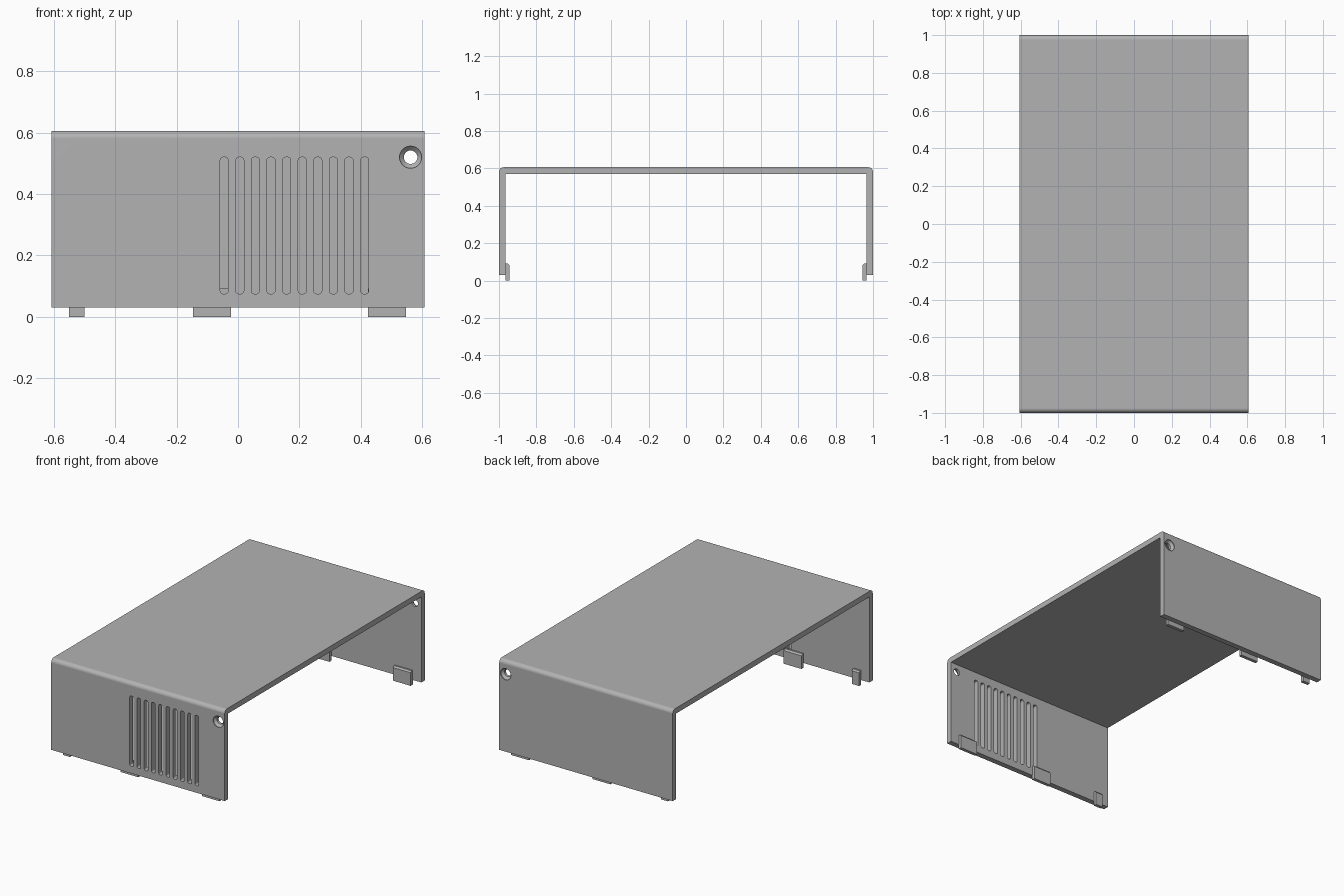
import bpy, bmesh
from math import sin, cos, pi, radians
from mathutils import Vector

old = bpy.data.objects.get("Cube")
if old:
    bpy.data.objects.remove(old)

HALF_W, HALF_L = 0.607, 1.0
BASE, TOP, WALL = 0.03, 0.606, 0.035

metal = bpy.data.materials.new("Grey metal")
metal.use_nodes = True
GREY = (0.45, 0.45, 0.45, 1)
metal.diffuse_color = GREY
metal.node_tree.nodes["Principled BSDF"].inputs["Base Color"].default_value = GREY


def arc(cx, cy, r, start, end, steps):
    """Points along a circular arc, angles in degrees."""
    angles = [radians(start + (end - start) * i / steps) for i in range(steps + 1)]
    return [(cx + r * cos(a), cy + r * sin(a)) for a in angles]


def prism(bm, points, place, a, b):
    """Join a closed profile at depth a to the same profile at depth b."""
    loft(bm, [[place(u, v, d) for u, v in points] for d in (a, b)])


def loft(bm, rings):
    rings = [[bm.verts.new(p) for p in ring] for ring in rings]
    n = len(rings[0])
    bm.faces.new(rings[0])
    bm.faces.new(rings[-1][::-1])
    for low, high in zip(rings, rings[1:]):
        for i in range(n):
            j = (i + 1) % n
            bm.faces.new((low[i], high[i], high[j], low[j]))


def finish(bm, name):
    bmesh.ops.recalc_face_normals(bm, faces=bm.faces)
    mesh = bpy.data.meshes.new(name)
    bm.to_mesh(mesh)
    bm.free()
    obj = bpy.data.objects.new(name, mesh)
    mesh.materials.append(metal)
    bpy.context.collection.objects.link(obj)
    return obj


def across(u, v, d):      # profile in y-z, depth along x
    return Vector((d, u, v))


def through(u, v, d):     # profile in x-z, depth along y
    return Vector((u, d, v))


# U-shaped cover with rounded outer folds
r = 0.025
profile = [(HALF_L, BASE)]
profile += arc(HALF_L - r, TOP - r, r, 0, 90, 8)
profile += arc(r - HALF_L, TOP - r, r, 90, 180, 8)
inner = HALF_L - WALL
profile += [(-HALF_L, BASE), (-inner, BASE), (-inner, TOP - WALL),
            (inner, TOP - WALL), (inner, BASE)]
bm = bmesh.new()
prism(bm, profile, across, -HALF_W, HALF_W)
cover = finish(bm, "cover")

# Cutters: ten vent slots in the front, a countersunk screw hole in each end
bm = bmesh.new()
half, low, high, cr = 0.013, 0.075, 0.52, 0.01
for i in range(10):
    x = -0.045 + i * 0.0508
    slot = []
    for k, (sx, z) in enumerate([(1, high - cr), (-1, high - cr), (-1, low + cr), (1, low + cr)]):
        slot += arc(x + sx * (half - cr), z, cr, 90 * k, 90 * k + 90, 4)
    prism(bm, slot, through, -HALF_L - 0.1, -HALF_L + 0.1)
for side in (-1, 1):
    rings = []
    for radius, y in [(0.036, 1.02), (0.036, 0.995), (0.022, 0.981), (0.022, 0.94)]:
        rings.append([through(u, v, side * y) for u, v in arc(0.562, 0.52, radius, 0, 348.75, 31)])
    loft(bm, rings)
cutter = finish(bm, "vent_and_hole_cutter")

cut = cover.modifiers.new("Cut", "BOOLEAN")
cut.object = cutter
cut.solver = "EXACT"
bpy.context.view_layer.update()
graph = bpy.context.evaluated_depsgraph_get()
cover.data = bpy.data.meshes.new_from_object(cover.evaluated_get(graph))
cover.modifiers.clear()
bpy.data.objects.remove(cutter)

# Locating tabs inside both end walls, chamfered at the top
parts = [cover]
tab = [(0.966, 0), (0.966, 0.092), (0.954, 0.092), (0.945, 0.083), (0.945, 0)]
spans = {"narrow": (-0.55, -0.50), "middle": (-0.147, -0.022), "wide": (0.423, 0.547)}
for end, side in (("front", -1), ("back", 1)):
    for label, (a, b) in spans.items():
        bm = bmesh.new()
        prism(bm, [(side * y, z) for y, z in tab], across, a, b)
        parts.append(finish(bm, f"{end}_{label}_tab"))

# Smooth the folds and holes, keep the flat sheets flat
bpy.ops.object.select_all(action="DESELECT")
cover.select_set(True)
bpy.context.view_layer.objects.active = cover
bpy.ops.object.shade_smooth_by_angle(angle=radians(25))
weighted = cover.modifiers.new("Flat sheets", "WEIGHTED_NORMAL")
weighted.keep_sharp = True
